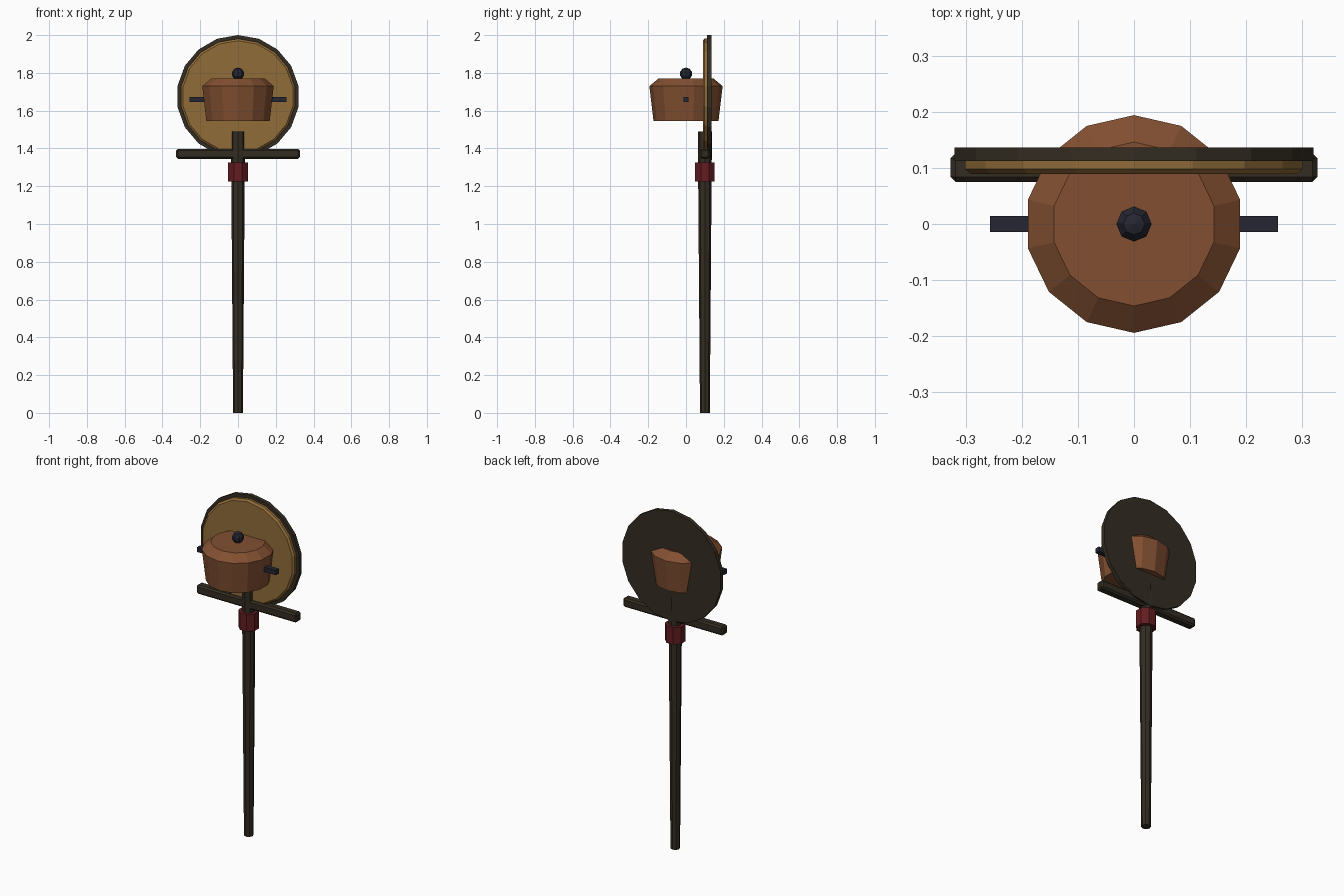
import bpy, bmesh, math
from mathutils import Matrix, Vector

if "Cube" in bpy.data.objects:
    bpy.data.objects.remove(bpy.data.objects["Cube"])


def material(name, rgb):
    m = bpy.data.materials.new(name)
    m.diffuse_color = (*rgb, 1)
    m.use_nodes = True
    m.node_tree.nodes["Principled BSDF"].inputs["Base Color"].default_value = m.diffuse_color
    return m


WOOD = material("dark wood", (0.034, 0.026, 0.016))
GOLD = material("brass", (0.285, 0.150, 0.040))
COPPER = material("copper", (0.225, 0.080, 0.031))
RED = material("red cloth", (0.125, 0.012, 0.015))
IRON = material("dark iron", (0.018, 0.019, 0.031))


def finish(bm, name, mat):
    bmesh.ops.recalc_face_normals(bm, faces=bm.faces)
    me = bpy.data.meshes.new(name)
    bm.to_mesh(me)
    bm.free()
    me.materials.append(mat)
    ob = bpy.data.objects.new(name, me)
    bpy.context.collection.objects.link(ob)
    return ob


def lathe(name, profile, sides, mat, loc=(0, 0, 0), turn=0.0, matrix=Matrix()):
    """Capped flat-sided solid of revolution from (radius, height) points."""
    bm = bmesh.new()
    rings = []
    for r, h in profile:
        ring = []
        for i in range(sides):
            a = math.pi / 2 + turn + 2 * math.pi * i / sides
            p = matrix @ Vector((r * math.cos(a), r * math.sin(a), h))
            ring.append(bm.verts.new(p + Vector(loc)))
        rings.append(ring)
    for lo, hi in zip(rings, rings[1:]):
        for i in range(sides):
            j = (i + 1) % sides
            bm.faces.new((lo[i], lo[j], hi[j], hi[i]))
    bm.faces.new(rings[0])
    bm.faces.new(rings[-1])
    return finish(bm, name, mat)


def box(name, lo, hi, mat, bevel=0.0):
    lo, hi = Vector(lo), Vector(hi)
    bm = bmesh.new()
    bmesh.ops.create_cube(bm, size=1)
    for v in bm.verts:
        v.co = Vector([c * s for c, s in zip(v.co, hi - lo)]) + (lo + hi) / 2
    if bevel:
        bmesh.ops.bevel(bm, geom=bm.edges[:], offset=bevel, segments=1, affect='EDGES')
    return finish(bm, name, mat)


# Pole, binding and crossbar
lathe("pole", [(0.026, 0), (0.0375, 1.49)], 8, WOOD, (0, 0.1, 0))
lathe("binding", [(0.056, 1.225), (0.056, 1.325)], 8, RED, (0, 0.1, 0), math.pi / 8)
box("crossbar", (-0.327, 0.075, 1.345), (0.327, 0.126, 1.398), WOOD, 0.009)

# Round shield standing upright: dark backing with a brass face
upright = Matrix.Rotation(math.pi / 2, 4, 'X')   # local height points to -y
lathe("backing_disc", [(0.325, -0.136), (0.325, -0.112)], 18, WOOD,
      (0, 0, 1.675), 0, upright)
lathe("brass_disc", [(0.306, -0.114), (0.306, -0.098), (0.295, -0.089)], 18, GOLD,
      (0, 0, 1.675), 0, upright)

# Pot with sloping lid
lathe("pot", [(0.172, 1.545), (0.194, 1.73), (0.146, 1.77)], 14, COPPER)

# Lid knob
bm = bmesh.new()
bmesh.ops.create_uvsphere(bm, u_segments=8, v_segments=5, radius=0.033,
                          matrix=Matrix.Translation((0, 0, 1.795)))
finish(bm, "lid_knob", IRON)

# Side handles
for side, x0, x1 in (("left", -0.257, -0.16), ("right", 0.16, 0.257)):
    box(side + "_handle", (x0, -0.014, 1.645), (x1, 0.014, 1.673), IRON)
